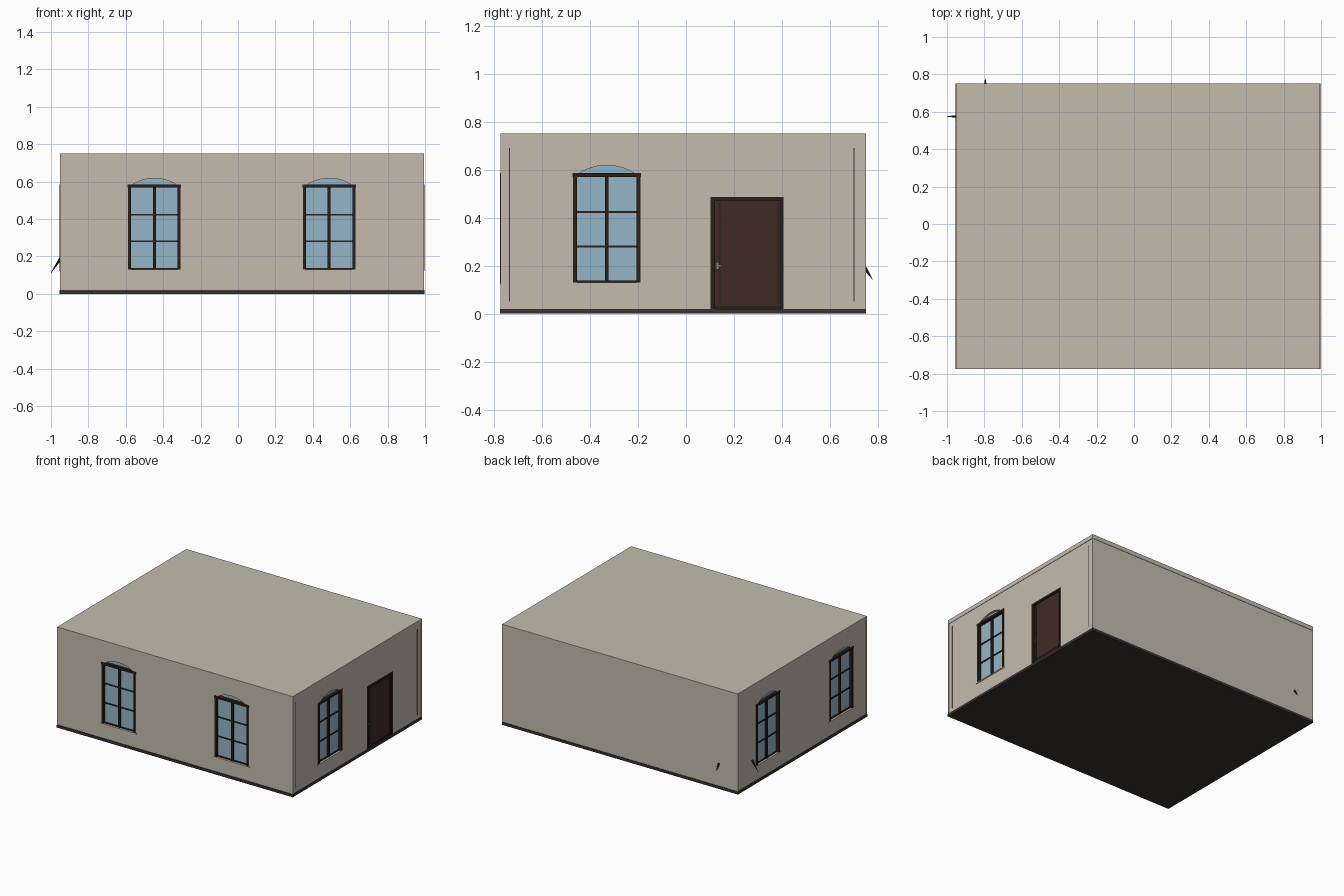
import bpy, bmesh, math
from mathutils import Matrix, Vector

cube = bpy.data.objects.get("Cube")
if cube:
    bpy.data.objects.remove(cube, do_unlink=True)


def material(name, r, g, b):
    m = bpy.data.materials.new(name)
    m.use_nodes = True
    m.diffuse_color = (r, g, b, 1)
    m.node_tree.nodes["Principled BSDF"].inputs["Base Color"].default_value = (r, g, b, 1)
    return m


PLASTER = material("beige plaster", 0.56, 0.50, 0.42)
GLASS = material("blue glass", 0.30, 0.46, 0.58)
FRAME = material("dark timber", 0.022, 0.013, 0.009)
DOOR = material("brown door timber", 0.051, 0.024, 0.017)
PLINTH = material("dark plinth", 0.040, 0.031, 0.028)
METAL = material("grey metal", 0.25, 0.24, 0.23)

# Wall planes of the building
X0, X1, Y0, Y1, TOP = -0.95, 0.992, -0.771, 0.747, 0.75


def finish(name, bm, mat):
    bmesh.ops.recalc_face_normals(bm, faces=bm.faces)
    me = bpy.data.meshes.new(name)
    bm.to_mesh(me)
    bm.free()
    me.materials.append(mat)
    ob = bpy.data.objects.new(name, me)
    bpy.context.collection.objects.link(ob)
    return ob


def box(name, lo, hi, mat, place=Matrix()):
    lo, hi = Vector(lo), Vector(hi)
    bm = bmesh.new()
    bmesh.ops.create_cube(bm, size=1, matrix=place @ Matrix.Translation((lo + hi) / 2)
                          @ Matrix.Diagonal((*(hi - lo), 1)))
    return finish(name, bm, mat)


def prism(name, outline, y0, y1, mat, place):
    """Extrude an x-z outline from y0 to y1."""
    bm = bmesh.new()
    face = bm.faces.new([bm.verts.new((x, y0, z)) for x, z in outline])
    ext = bmesh.ops.extrude_face_region(bm, geom=[face])
    verts = [v for v in ext["geom"] if isinstance(v, bmesh.types.BMVert)]
    bmesh.ops.translate(bm, verts=verts, vec=(0, y1 - y0, 0))
    bm.transform(place)
    return finish(name, bm, mat)


def carve(cutter):
    mod = walls.modifiers.new(cutter.name, "BOOLEAN")
    mod.operation, mod.solver, mod.object = "DIFFERENCE", "EXACT", cutter
    cutter.hide_render = True
    cutter.hide_set(True)
    cutters.append(cutter)


def on_wall(x, y, turn):
    """Local -y points out of the wall, local x runs along it."""
    return Matrix.Translation((x, y, 0)) @ Matrix.Rotation(math.radians(turn), 4, "Z")


# Main volume, plinth and thin trim
walls = box("walls", (X0, Y0, 0.015), (X1, Y1, TOP), PLASTER)
cutters = []
box("plinth", (X0 - 0.005, Y0 - 0.005, 0), (X1 + 0.004, Y1 + 0.004, 0.02), PLINTH)
box("cornice", (X0 - 0.003, Y0 - 0.003, 0.72), (X1 + 0.003, Y1 + 0.003, TOP + 0.001), PLASTER)
for x in (X0, X1):
    for y in (Y0, Y1):
        box("corner_post", (x - 0.003, y - 0.003, 0.02), (x + 0.003, y + 0.003, 0.72), PLASTER)
for y in (-0.735, 0.70):
    box("wall_groove", (X1 - 0.002, y - 0.002, 0.05), (X1 + 0.001, y + 0.002, 0.69), PLINTH)

# Windows with a low arched head
HALF, SILL, HEAD, RISE, SPAN, DEEP = 0.14, 0.13, 0.582, 0.036, 0.12, 0.022


def window(name, place):
    radius = (SPAN ** 2 + RISE ** 2) / (2 * RISE)
    sweep = math.asin(SPAN / radius)
    outline = [(-HALF, SILL), (HALF, SILL), (HALF, HEAD)]
    for i in range(13):
        a = sweep * (1 - i / 6)
        outline.append((radius * math.sin(a), HEAD + RISE - radius + radius * math.cos(a)))
    outline.append((-HALF, HEAD))
    carve(prism(name + "_cutter", outline, -0.05, DEEP, PLASTER, place))
    prism(name + "_glass", outline, DEEP - 0.004, DEEP + 0.004, GLASS, place)
    for s in (-1, 1):
        a, b = sorted((s * HALF, s * (HALF - 0.016)))
        box(name + "_jamb", (a, -0.004, SILL), (b, DEEP, HEAD), FRAME, place)
    box(name + "_head", (-HALF - 0.003, -0.004, HEAD - 0.013), (HALF + 0.003, DEEP, HEAD + 0.004), FRAME, place)
    box(name + "_bottom_rail", (-HALF, 0.01, SILL), (HALF, DEEP, SILL + 0.007), FRAME, place)
    box(name + "_mullion", (-0.008, 0.006, SILL), (0.008, DEEP, HEAD), FRAME, place)
    for z in (0.28, 0.424):
        box(name + "_glazing_bar", (-HALF, 0.012, z - 0.004), (HALF, DEEP, z + 0.004), FRAME, place)
    box(name + "_sill", (-0.149, -0.005, SILL - 0.008), (0.149, DEEP, SILL), PLASTER, place)


window("front_right_window", on_wall(0.487, Y0, 0))
window("front_left_window", on_wall(-0.447, Y0, 0))
window("side_window", on_wall(X1, -0.33, 90))
window("rear_side_window", on_wall(X0, 0.39, -90))
window("fore_side_window", on_wall(X0, -0.475, -90))

# Door on the side wall
place = on_wall(X1, 0.255, 90)
carve(box("door_cutter", (-0.15, -0.05, 0.02), (0.15, 0.02, 0.485), PLASTER, place))
box("door_leaf", (-0.15, 0.01, 0.02), (0.15, 0.025, 0.485), DOOR, place)
box("door_panel", (-0.108, 0.006, 0.045), (0.126, 0.015, 0.46), DOOR, place)
for a, b in ((-0.152, -0.134), (0.138, 0.152)):
    box("door_jamb", (a, -0.003, 0.02), (b, 0.02, 0.487), FRAME, place)
box("door_head", (-0.152, -0.003, 0.472), (0.152, 0.02, 0.487), FRAME, place)
box("door_bottom_rail", (-0.134, 0.005, 0.02), (0.138, 0.015, 0.032), FRAME, place)
for x in (-0.114, 0.129):
    box("door_moulding", (x - 0.003, 0.004, 0.04), (x + 0.003, 0.015, 0.465), FRAME, place)
box("handle_plate", (-0.127, 0.004, 0.185), (-0.12, 0.012, 0.21), METAL, place)
box("handle_lever", (-0.125, -0.002, 0.197), (-0.108, 0.004, 0.202), METAL, place)


# Small tapered spouts leaning out of the walls
def spout(name, place, reach):
    start, end = Vector((0, 0.002, 0.19)), Vector((0, -reach, 0.19 - 1.55 * reach))
    axis = end - start
    bm = bmesh.new()
    bmesh.ops.create_cone(bm, segments=6, radius1=0.008, radius2=0.001, depth=axis.length, cap_ends=True)
    bm.transform(place @ Matrix.Translation((start + end) / 2)
                 @ axis.to_track_quat("Z", "Y").to_matrix().to_4x4())
    finish(name, bm, FRAME)


spout("side_spout", on_wall(X0, 0.575, -90), 0.05)
spout("back_spout", on_wall(-0.795, Y1, 180), 0.03)

# Apply the openings and remove the cutters
bpy.context.view_layer.objects.active = walls
for mod in list(walls.modifiers):
    bpy.ops.object.modifier_apply(modifier=mod.name)
for cutter in cutters:
    bpy.data.objects.remove(cutter, do_unlink=True)
